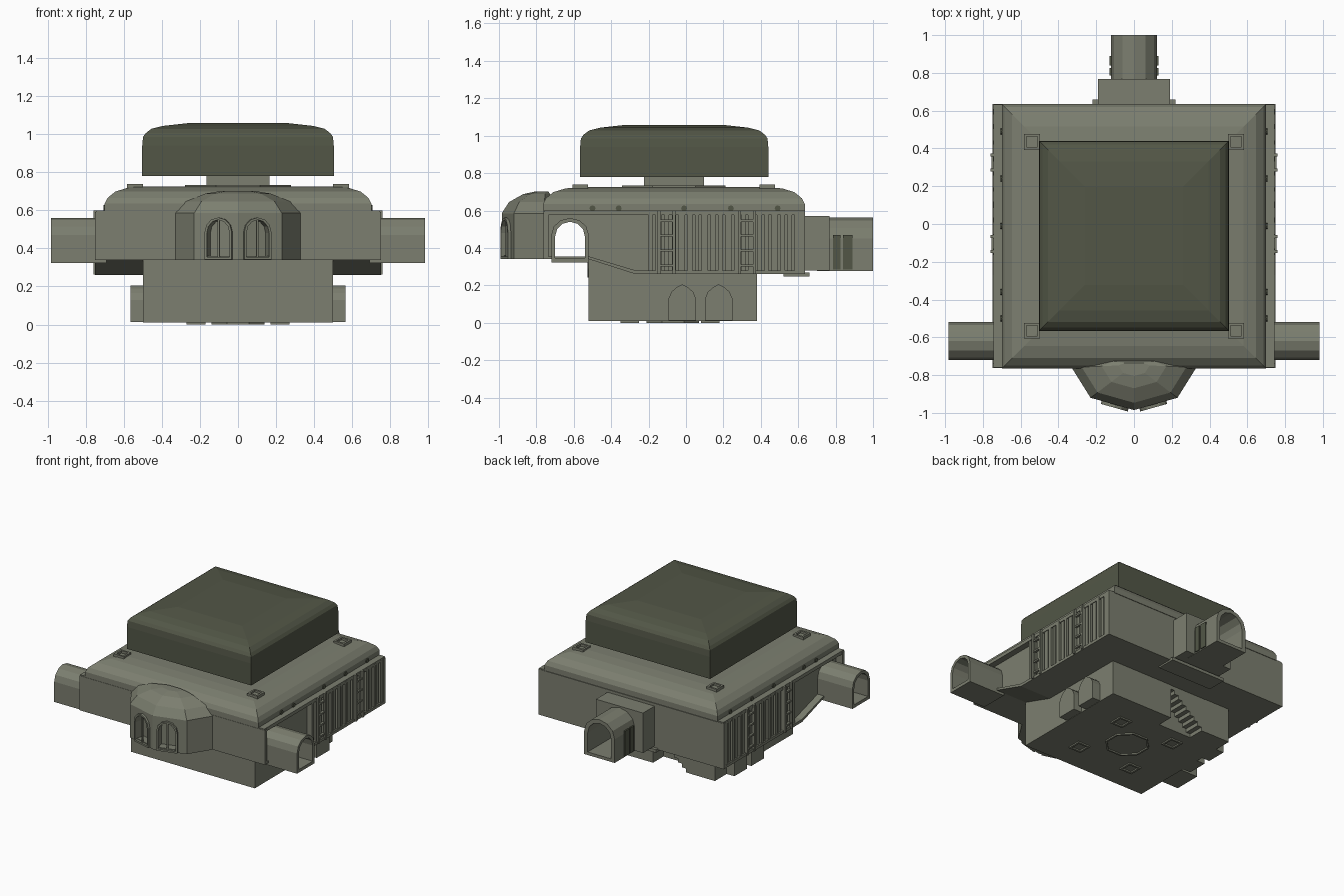
import bpy, bmesh, math
from mathutils import Vector, Matrix

if "Cube" in bpy.data.objects:
    bpy.data.objects.remove(bpy.data.objects["Cube"])


def material(name, col):
    m = bpy.data.materials.new(name)
    m.diffuse_color = (*col, 1)
    m.use_nodes = True
    m.node_tree.nodes["Principled BSDF"].inputs["Base Color"].default_value = m.diffuse_color
    return m


STONE = material("olive_stone", (0.20, 0.21, 0.16))
DARK = material("dark_olive", (0.085, 0.094, 0.062))


def finish(name, bm, mat):
    bmesh.ops.recalc_face_normals(bm, faces=bm.faces)
    me = bpy.data.meshes.new(name)
    bm.to_mesh(me)
    bm.free()
    ob = bpy.data.objects.new(name, me)
    bpy.context.collection.objects.link(ob)
    me.materials.append(mat)
    return ob


def loft(name, rings, mat=STONE):
    """Skin a closed solid through equal-length rings of points."""
    bm = bmesh.new()
    vs = [[bm.verts.new(p) for p in r] for r in rings]
    n = len(vs[0])
    for a, b in zip(vs, vs[1:]):
        for i in range(n):
            j = (i + 1) % n
            bm.faces.new((a[i], a[j], b[j], b[i]))
    bm.faces.new(vs[0])
    bm.faces.new(vs[-1])
    return finish(name, bm, mat)


def prism(name, pts, axis, a, b, mat=STONE):
    """Extrude a 2D profile along x, y or z from a to b."""
    def at(p, d):
        return {'x': (d, p[0], p[1]), 'y': (p[0], d, p[1]), 'z': (p[0], p[1], d)}[axis]
    return loft(name, [[at(p, a) for p in pts], [at(p, b) for p in pts]], mat)


def box(name, x0, x1, y0, y1, z0, z1, mat=STONE):
    return prism(name, [(x0, y0), (x1, y0), (x1, y1), (x0, y1)], 'z', z0, z1, mat)


def arch(c, half, z0, spring, top, n=6):
    pts = [(c - half, z0), (c + half, z0)]
    for i in range(n + 1):
        t = math.pi * i / n
        pts.append((c + half * math.cos(t), spring + (top - spring) * math.sin(t)))
    return pts


def square_stack(name, profile, cy, mat):
    """Square rings from (half width, height) pairs."""
    return loft(name, [[(sx * h, cy + sy * h, z) for sx, sy in
                        ((-1, -1), (1, -1), (1, 1), (-1, 1))] for h, z in profile], mat)


def frame(name, cx, cy, r, w, z0, z1, n=4):
    """Flat ring with n sides."""
    bm = bmesh.new()
    off = math.pi / n
    rings = []
    for rad, z in ((r, z0), (r, z1), (r - w, z1), (r - w, z0)):
        rad /= math.cos(off)
        rings.append([bm.verts.new((cx + rad * math.cos(off + 2 * off * i),
                                    cy + rad * math.sin(off + 2 * off * i), z)) for i in range(n)])
    for k in range(4):
        a, b = rings[k], rings[(k + 1) % 4]
        for i in range(n):
            bm.faces.new((a[i], a[(i + 1) % n], b[(i + 1) % n], b[i]))
    return finish(name, bm, STONE)


def cut(ob, cutter):
    cutter.hide_render = True
    cutter.hide_viewport = True
    m = ob.modifiers.new("cut", 'BOOLEAN')
    m.operation = 'DIFFERENCE'
    m.solver = 'EXACT'
    m.object = cutter


# main hall: core, floor slab following the sloped underside, end walls, ledges
core = prism("hall_core", [(-.76, .34), (-.52, .34), (-.27, .26), (.63, .26), (.63, .6), (-.76, .6)],
             'x', -.70, .70)
prism("hall_floor", [(-.76, .34), (-.52, .34), (-.27, .26), (.632, .26), (.632, .28), (-.27, .28),
                     (-.52, .355), (-.76, .355)], 'x', -.75, .75)
box("front_wall", -.75, .75, -.762, -.735, .34, .592)
back_wall = box("back_wall", -.75, .75, .61, .635, .26, .592)
for s in (-1, 1):
    box("side_ledge", s * .69, s * .745, -.76, .633, .575, .6)

# side ribs and two ladder panels on each long wall
for s in (-1, 1):
    y, i = -.2, 0
    while y < .6:
        w = (.022, .034, .026)[i % 3]
        box("side_rib", s * .69, s * (.74 + .006 * (i % 2)), y, y + w, .262, .59)
        y += w + .014
        i += 1
    for yc in (-.105, .325):
        for d in (-.04, .04):
            box("ladder_rail", s * .70, s * .76, yc + d - .008, yc + d + .008, .262, .6)
        for k in range(4):
            box("ladder_rung", s * .70, s * .755, yc - .04, yc + .04, .3 + .08 * k, .312 + .08 * k)

# roof, neck and upper slab
square_stack("roof", [(.70, .595), (.70, .635), (.685, .665), (.645, .698), (.58, .718), (.50, .726)],
             -.065, STONE)
prism("neck_flange", [(.30 * math.cos(math.pi * (k + .5) / 4), -.065 + .30 * math.sin(math.pi * (k + .5) / 4))
                      for k in range(8)], 'z', .72, .733)
box("neck", -.165, .165, -.225, .095, .72, .79)
square_stack("upper_slab", [(.503, .78), (.503, .94), (.499, .985), (.485, 1.005), (.455, 1.028),
                            (.395, 1.043), (.26, 1.058)], -.063, DARK)
for sx in (-1, 1):
    for sy in (-1, 1):
        frame("roof_hatch_rim", sx * .54, -.065 + sy * .5, .042, .014, .70, .738)

# small studs along the roof edge
for s in (-1, 1):
    for y in (-.5, -.36, -.01, .24, .49):
        prism("roof_stud", [(y + .016 * math.cos(k * math.pi / 4), .612 + .016 * math.sin(k * math.pi / 4))
                            for k in range(8)], 'x', s * .69, s * .706, DARK)

# lower base with notch for the stair
box("base_main", -.5, .5, -.52, .26, .01, .35 - .07)
box("base_front", -.5, .5, -.52, -.26, .2, .342)
box("base_back_left", -.5, -.3, .26, .38, .01, .27)
box("base_back_right", .0, .5, .26, .38, .01, .27)
N = 9
for k in range(N):
    x = -.3 + .3 * k / N
    z = .01 + .25 * k / N
    box("stair_step", x, x + .3 / N, .26, .378, z, .27)
for s in (-1, 1):
    for yc in (-.02, .175):
        pts = [(yc - .073, .012), (yc + .073, .012), (yc + .073, .13), (yc + .058, .165), (yc + .03, .19),
               (yc, .206), (yc - .03, .19), (yc - .058, .165), (yc - .073, .13)]
        prism("base_alcove", pts, 'x', s * .49, s * .565)
frame("floor_ring", 0, -.07, .14, .012, 0, .012, 8)
for x, y in ((-.22, .13), (.22, .13), (-.22, -.3), (.22, -.3)):
    frame("floor_hatch_rim", x, y, .05, .014, 0, .012)
prism("front_bowl_plate", [(-.185, .335), (-.155, .29), (-.09, .243), (.09, .243), (.155, .29), (.185, .335)],
      'y', -.527, -.519)

# side tunnels with one passage running through the hall
passage = prism("passage_cutter", arch(-.62, .08, .345, .46, .54), 'x', -1.1, 1.1)
cut(core, passage)
for s in (-1, 1):
    t = prism("side_tunnel", arch(-.62, .1, .322, .47, .56), 'x', s * .69, s * .982)
    cut(t, passage)

# back tunnel, its collar and the landing plate beneath
back_cut = prism("back_passage_cutter", arch(0, .095, .30, .44, .535), 'y', .45, 1.1)
tunnel = prism("back_tunnel", arch(0, .123, .278, .45, .562), 'y', .70, 1.0)
collar = box("back_collar", -.19, .19, .62, .768, .28, .572)
for ob in (core, back_wall, tunnel, collar):
    cut(ob, back_cut)
for s in (-1, 1):
    box("tunnel_side_panel", s * .12, s * .13, .785, .825, .285, .47, DARK)
    box("tunnel_side_panel", s * .12, s * .13, .84, .89, .285, .47, DARK)
box("landing_plate", -.22, .22, .52, .66, .248, .27)

# front bay: faceted walls rising to a shallow dome
foot = [(-.33, -.76), (-.23, -.92), (0, -.985), (.23, -.92), (.33, -.76), (.2, -.71), (-.2, -.71)]
levels = [(1, .34), (1, .585), (.84, .645), (.52, .688), (.25, .702)]
bay = loft("front_bay", [[(x * s, -.745 + (y + .745) * s, z) for x, y in foot] for s, z in levels])

# arched bay windows with slim frames and a centre post
for s in (-1, 1):
    ang = s * math.atan2(.065, .23)
    M = Matrix.Translation((s * .1, -.957, 0)) @ Matrix.Rotation(ang, 4, 'Z')

    def placed(name, pts, a, b):
        ob = prism(name, pts, 'y', a, b)
        ob.data.transform(M)
        return ob
    cut(bay, placed("window_cutter", arch(0, .064, .36, .48, .55), -.06, .06))
    rim = placed("window_frame", arch(0, .074, .342, .485, .562), -.016, .01)
    cut(rim, placed("frame_cutter", arch(0, .062, .355, .48, .55), -.1, .1))
    placed("window_post", [(-.005, .35), (.005, .35), (.005, .548), (-.005, .548)], -.008, .004)
